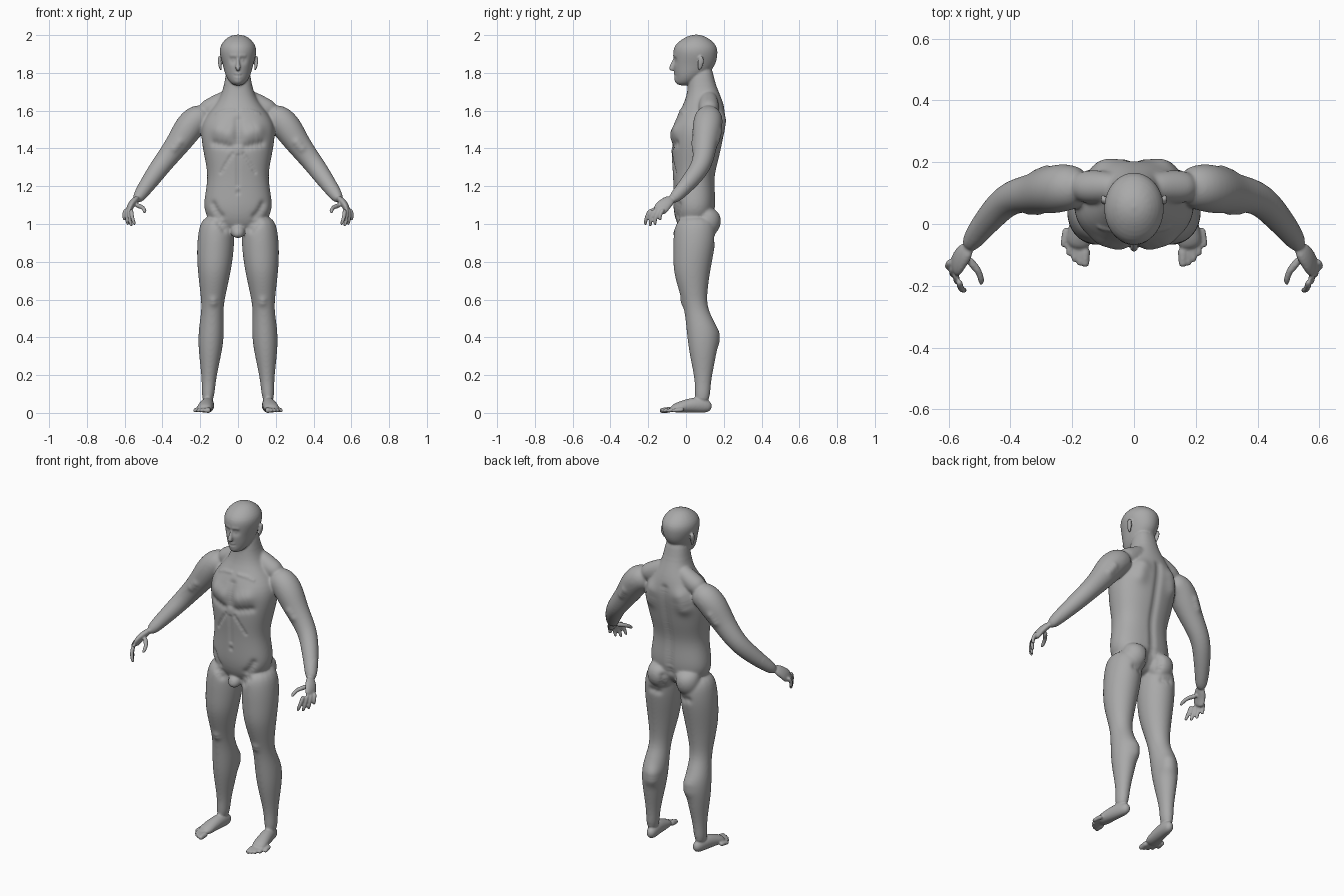
import bpy
import bmesh
import math
from mathutils import Vector, kdtree

SIDES = 16
UP, BACK = Vector((0, 0, 1)), Vector((0, 1, 0))
FRONT, REAR = -.08, .2
FINE, MEDIUM, BROAD = .01, .02, .04

if "Cube" in bpy.data.objects:
    bpy.data.objects.remove(bpy.data.objects["Cube"], do_unlink=True)

skin_shell = bmesh.new()


def superellipse(angle, power):
    """Point on a unit outline that grows boxier as the power rises."""
    across, deep = math.cos(angle), math.sin(angle)
    return (math.copysign(abs(across) ** (2 / power), across),
            math.copysign(abs(deep) ** (2 / power), deep))


def loft(stations, ref=BACK, axis=None, mirrored=True, power=2):
    """Closed tube through rings: centre, radius across and optional radius along ref."""
    centres = [Vector(station[:3]) for station in stations]
    for side in ((1, -1) if mirrored else (1,)):
        rings = []
        for i, (centre, station) in enumerate(zip(centres, stations)):
            ahead = centres[min(i + 1, len(centres) - 1)]
            behind = centres[max(i - 1, 0)]
            along = axis or (ahead - behind).normalized()
            depth = (ref - along * ref.dot(along)).normalized()
            width = depth.cross(along)
            ring = []
            for k in range(SIDES):
                across, deep = superellipse(math.tau * k / SIDES, power)
                point = centre + width * across * station[3] + depth * deep * station[-1]
                ring.append(skin_shell.verts.new((point.x * side, point.y, point.z)))
            rings.append(ring)
        for lower, upper in zip(rings, rings[1:]):
            for k in range(SIDES):
                following = (k + 1) % SIDES
                skin_shell.faces.new((lower[k], lower[following],
                                      upper[following], upper[k]))
        skin_shell.faces.new(reversed(rings[0]))
        skin_shell.faces.new(rings[-1])


def column(bottom, step, rows, centre_line=None, power=2):
    """Upright part with evenly spaced rows of half width, front and back."""
    stations = []
    for i, (half_width, front, back) in enumerate(rows):
        height = bottom + step * i
        x = centre_line(height) if centre_line else 0
        stations.append((x, (front + back) / 2, height, half_width, (back - front) / 2))
    loft(stations, axis=UP, mirrored=centre_line is not None, power=power)


def digit(root, tip, bulge, radius):
    """Finger or toe with a bent middle joint."""
    root, tip, bulge = Vector(root), Vector(tip), Vector(bulge)
    knuckle = root.lerp(tip, .35) + bulge
    joint = root.lerp(tip, .7) + bulge
    ref = BACK if abs((tip - root).normalized().y) < .8 else UP
    loft([(*root, radius), (*knuckle, radius), (*joint, radius * .9), (*tip, radius * .8)],
         ref=ref)


# Torso and neck
column(.95, .1, [(.09, -.03, .1), (.19, -.07, .16), (.18, -.07, .16), (.16, -.07, .15),
                 (.18, -.08, .18), (.2, -.08, .2), (.2, -.07, .22), (.1, 0, .2),
                 (.07, .01, .15), (.06, .03, .14)], power=2.3)

# Head, nose, ears and groin
column(1.73, .055, [(.03, -.05, .02), (.07, -.06, .11), (.08, -.07, .16), (.1, -.07, .17),
                    (.1, -.07, .17), (.04, .02, .09)])
loft([(0, -.06, 1.88, FINE), (0, -.07, 1.85, FINE), (0, -.08, 1.82, .015),
      (0, -.07, 1.81, FINE)], axis=UP, mirrored=False)
loft([(.1, .08, 1.89, .006, FINE), (.1, .08, 1.86, FINE, MEDIUM),
      (.09, .07, 1.81, .006, FINE)], axis=UP)
loft([(0, -.02, 1, BROAD), (0, -.04, .92, BROAD)], axis=UP, mirrored=False)

# Neck-to-shoulder muscles and buttocks
loft([(.03, .12, 1.69, BROAD), (.12, .12, 1.62, .06), (.2, .12, 1.59, .05)])
loft([(.09, .1, 1.09, .06), (.09, .12, 1.02, .08), (.09, .1, .93, .06)], axis=UP)

# Arms
loft([(.15, .12, 1.58, .06), (.22, .12, 1.56, .08), (.27, .11, 1.5, .08),
      (.32, .1, 1.42, .065), (.4, .09, 1.32, .055), (.45, .04, 1.25, .05),
      (.5, -.02, 1.18, BROAD), (.54, -.08, 1.12, .03)])

# Hands: palm, four fingers and thumb
loft([(.53, -.07, 1.14, MEDIUM, .03), (.57, -.12, 1.1, MEDIUM, BROAD),
      (.58, -.15, 1.06, .015, BROAD)])
for i in range(4):
    root = (.565 + .01 * i, -.185 + .022 * i, 1.08)
    tip = (.545 + .018 * i, -.215 + .026 * i, .985 + .008 * (i - 1) ** 2)
    digit(root, tip, bulge=(.005, -.008, 0), radius=.011)
digit((.54, -.11, 1.1), (.495, -.2, 1.055), bulge=(-.015, 0, .008), radius=.014)

# Legs lean outwards towards the floor
column(.05, .1, [(.035, .04, .13), (.035, .05, .13), (.05, .03, .15), (.067, .01, .17),
                 (.07, 0, .175), (.056, -.01, .11), (.072, -.04, .115), (.09, -.07, .13),
                 (.1, -.07, .15), (.1, -.07, .165), (.08, -.05, .15)],
       centre_line=lambda height: .163 - .05 * height)

# Feet rest on the floor and turn slightly out, with five toes each
foot = []
for i, (half_width, half_height) in enumerate([(.025, .03), (.035, .045), (.04, .035),
                                               (.045, .02)]):
    y = .14 - .075 * i
    foot.append((.17 - .15 * y, y, half_height, half_width, half_height))
loft(foot, ref=UP)
for i in range(5):
    tip_y = -.14 + .004 * i * i
    radius = .012 if i else .016
    digit((.158 + .015 * i, tip_y + .065, .018), (.158 + .018 * i, tip_y, .011),
          bulge=(0, 0, 0), radius=radius)

bmesh.ops.recalc_face_normals(skin_shell, faces=skin_shell.faces)
mesh = bpy.data.meshes.new("body")
skin_shell.to_mesh(mesh)
skin_shell.free()
body = bpy.data.objects.new("body", mesh)
bpy.context.collection.objects.link(body)


def bake():
    """Replace the mesh with its modified form."""
    graph = bpy.context.evaluated_depsgraph_get()
    result = bpy.data.meshes.new_from_object(body.evaluated_get(graph))
    body.modifiers.clear()
    body.data = result


# Fuse all parts into one skin
body.modifiers.new("rounding", 'SUBSURF').levels = 2
fuse = body.modifiers.new("fuse", 'REMESH')
fuse.mode, fuse.voxel_size = 'VOXEL', .0055
bake()

# Soften the joins, keeping face, fingers and toes crisp
soft = body.vertex_groups.new(name="soft")
for vertex in body.data.vertices:
    x, y, z = vertex.co
    crisp = abs(x) > .52 or z < .08 or z > 1.73
    soft.add([vertex.index], .1 if crisp else 1, 'REPLACE')
smooth = body.modifiers.new("soften", 'SMOOTH')
smooth.factor, smooth.iterations, smooth.vertex_group = .5, 22, soft.name
bake()

# Sculpting works on both halves at once
vertices = body.data.vertices
normals = [vertex.normal.copy() for vertex in vertices]
tree = kdtree.KDTree(len(vertices))
for vertex in vertices:
    tree.insert((abs(vertex.co.x), vertex.co.y, vertex.co.z), vertex.index)
tree.balance()


def sculpt(y, start, end, width, amount):
    """Push the skin along a line given by x and z, seen from the front or rear."""
    start, end = Vector((start[0], y, start[1])), Vector((end[0], y, end[1]))
    count = math.ceil((end - start).length / width) * 2 + 1
    weights = {}
    for k in range(count):
        spot = tree.find(start.lerp(end, k / count))[0]
        for _, index, gap in tree.find_range(spot, width * 2.5):
            weight = math.exp(-(gap / width) ** 2)
            weights[index] = max(weight, weights.get(index, 0))
    for index, weight in weights.items():
        vertices[index].co += normals[index] * amount * weight


def ridge(y, start, end, width):
    sculpt(y, start, end, width, width * .35)


def groove(y, start, end, width):
    sculpt(y, start, end, width, width * -.45)


# Chest, belly and collarbones
ridge(FRONT, (.06, 1.48), (.12, 1.5), BROAD)
groove(FRONT, (.04, 1.41), (.15, 1.43), MEDIUM)
groove(FRONT, (0, 1.56), (0, 1.42), MEDIUM)
groove(FRONT, (0, 1.36), (0, 1.2), FINE)
groove(FRONT, (.03, 1.37), (.1, 1.27), FINE)
groove(FRONT, (0, 1.17), (0, 1.16), FINE)
groove(FRONT, (.16, 1.1), (.05, .97), MEDIUM)
ridge(FRONT, (.03, 1.63), (.16, 1.64), FINE)
# Spine, shoulder blades and seat
groove(REAR, (0, 1.58), (0, 1.1), MEDIUM)
ridge(REAR, (.1, 1.55), (.12, 1.46), BROAD)
groove(REAR, (0, 1.06), (0, .92), MEDIUM)
groove(REAR, (.05, .91), (.13, .92), MEDIUM)
# Upper arms, knees and calves
ridge(FRONT, (.31, 1.43), (.34, 1.39), MEDIUM)
ridge(REAR, (.29, 1.48), (.32, 1.43), MEDIUM)
ridge(FRONT, (.13, .58), (.13, .56), MEDIUM)
ridge(REAR, (.09, .42), (.09, .37), BROAD)
# Brows, eyes, lips and chin
ridge(FRONT, (.02, 1.89), (.05, 1.89), FINE)
groove(FRONT, (.03, 1.865), (.04, 1.865), MEDIUM)
ridge(FRONT, (.035, 1.865), (.04, 1.865), FINE)
for lip in (1.79, 1.775):
    ridge(FRONT, (0, lip), (.015, lip), FINE)
groove(FRONT, (0, 1.783), (.025, 1.783), FINE / 2)
ridge(FRONT, (0, 1.745), (.01, 1.745), MEDIUM)

# Flat soles
for vertex in vertices:
    vertex.co.z = max(vertex.co.z, 0)

# One grey skin
skin = bpy.data.materials.new("grey_skin")
skin.use_nodes = True
grey = (.4, .4, .4, 1)
skin.diffuse_color = grey
skin.node_tree.nodes["Principled BSDF"].inputs["Base Color"].default_value = grey
body.data.materials.clear()
body.data.materials.append(skin)
for face in body.data.polygons:
    face.use_smooth = True
